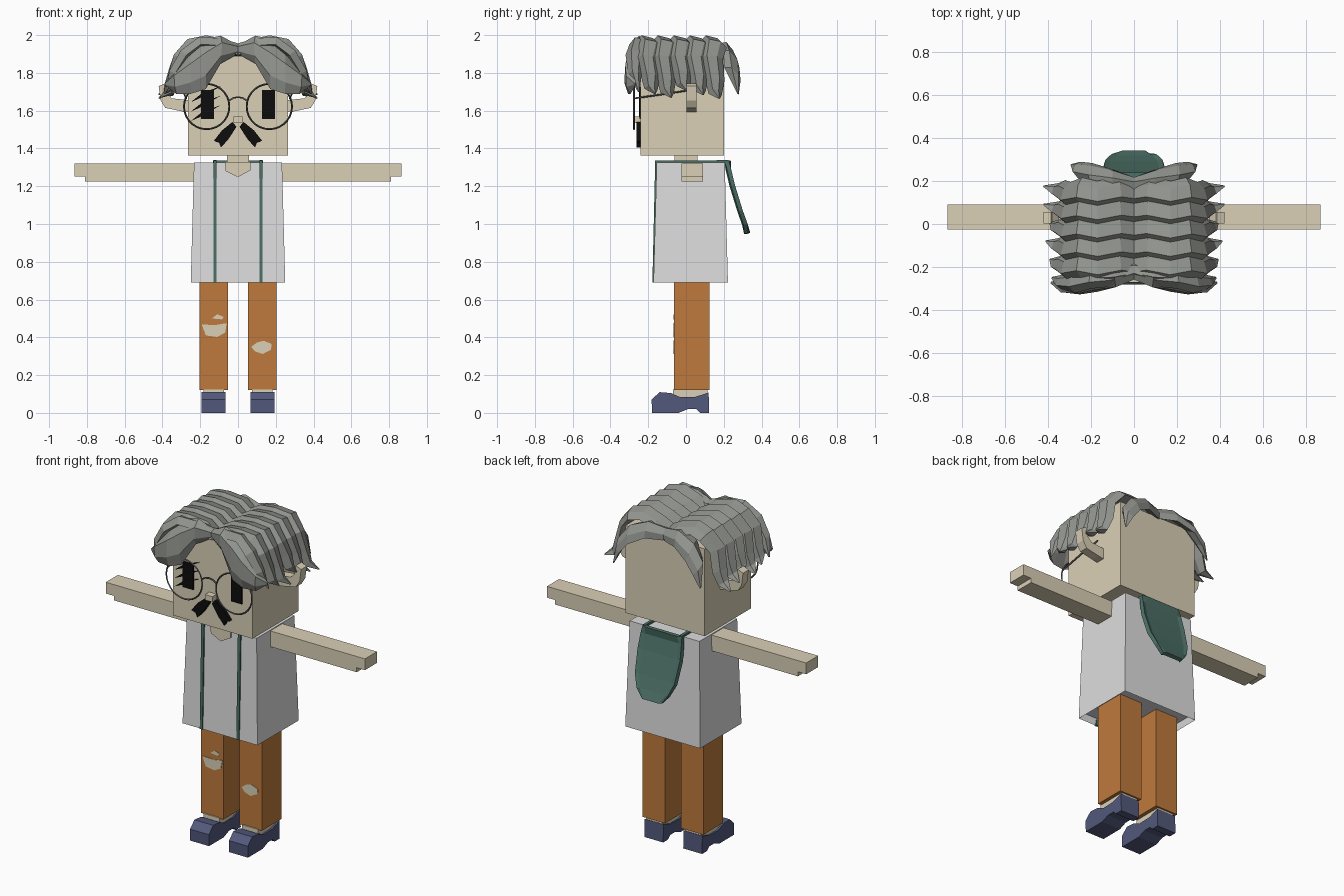
import bpy, bmesh, math
from mathutils import Vector

if "Cube" in bpy.data.objects:
    bpy.data.objects.remove(bpy.data.objects["Cube"])


def material(name, r, g, b):
    m = bpy.data.materials.new(name)
    m.use_nodes = True
    m.diffuse_color = (r, g, b, 1)
    bsdf = m.node_tree.nodes["Principled BSDF"]
    bsdf.inputs["Base Color"].default_value = (r, g, b, 1)
    bsdf.inputs["Roughness"].default_value = 0.8
    return m


SKIN = material("skin", .70, .63, .47)
SHIRT = material("shirt_white", .73, .73, .73)
ORANGE = material("trouser_orange", .52, .195, .045)
NAVY = material("shoe_navy", .085, .1, .2)
GREEN = material("strap_green", .07, .16, .13)
HAIR = material("hair_grey", .29, .30, .275)
BLACK = material("black", .004, .004, .004)
WIRE = material("wire_grey", .09, .09, .085)


def finish(name, bm, mat):
    bmesh.ops.recalc_face_normals(bm, faces=bm.faces[:])
    me = bpy.data.meshes.new(name)
    bm.to_mesh(me)
    bm.free()
    me.materials.append(mat)
    ob = bpy.data.objects.new(name, me)
    bpy.context.collection.objects.link(ob)
    return ob


def prism(name, pts, a, b, mat, axis="y"):
    """Extrude an outline: (x, z) along y, or (y, z) along x."""
    bm = bmesh.new()
    place = (lambda p, d: (p[0], d, p[1])) if axis == "y" else (lambda p, d: (d, p[0], p[1]))
    front = [bm.verts.new(place(p, a)) for p in pts]
    back = [bm.verts.new(place(p, b)) for p in pts]
    bm.faces.new(front)
    bm.faces.new(back[::-1])
    for i in range(len(pts)):
        j = (i + 1) % len(pts)
        bm.faces.new((front[j], front[i], back[i], back[j]))
    return finish(name, bm, mat)


def box(name, x, y, z, mat):
    return prism(name, [(x[0], z[0]), (x[1], z[0]), (x[1], z[1]), (x[0], z[1])], y[0], y[1], mat)


def flip(pts, s):
    return [(s * p[0],) + tuple(p[1:]) for p in pts]


def wire(name, pts, radius, mat):
    cu = bpy.data.curves.new(name, "CURVE")
    cu.dimensions = "3D"
    cu.bevel_depth = radius
    cu.bevel_resolution = 1
    sp = cu.splines.new("POLY")
    sp.points.add(len(pts) - 1)
    for p, co in zip(sp.points, pts):
        p.co = (*co, 1)
    cu.materials.append(mat)
    ob = bpy.data.objects.new(name, cu)
    bpy.context.collection.objects.link(ob)


def lock(name, path, across, thick):
    """Hair lock: a ridged ribbon along (x, y, z, half width) points."""
    bm = bmesh.new()
    across = Vector(across).normalized()
    pts = [Vector(p[:3]) for p in path]
    rings = []
    for i, p in enumerate(pts):
        tangent = pts[min(i + 1, len(pts) - 1)] - pts[max(i - 1, 0)]
        out = tangent.cross(across).normalized()
        if out.dot(p - Vector((0, 0, 1.65))) < 0:
            out = -out
        w = path[i][3]
        t = thick * min(1, w / .04)
        rings.append([bm.verts.new(p + across * a * w + out * o * t) for a, o in
                      ((-1, -.3), (-.4, 1), (.5, .55), (1, -.5), (0, -.8))])
    for r, q in zip(rings, rings[1:]):
        for k in range(5):
            n = (k + 1) % 5
            bm.faces.new((r[k], r[n], q[n], q[k]))
    bm.faces.new(rings[0])
    bm.faces.new(rings[-1])
    return finish(name, bm, HAIR)


# Head and neck
box("head", (-.265, .265), (-.24, .2), (1.363, 1.89), SKIN)
box("neck", (-.057, .057), (-.06, .06), (1.3, 1.37), SKIN)
box("nose", (-.025, .025), (-.28, -.235), (1.535, 1.568), SKIN)

# Shirt: tapered block with a recessed hem
bm = bmesh.new()
bmesh.ops.create_cube(bm, size=1)
for v in bm.verts:
    top = v.co.z > 0
    v.co.x = math.copysign(.233 if top else .25, v.co.x)
    v.co.y = (-.155 if top else -.172) if v.co.y < 0 else (.205 if top else .222)
    v.co.z = 1.325 if top else .69
hem = [f for f in bm.faces if f.calc_center_median().z < .7]
bmesh.ops.inset_region(bm, faces=hem, thickness=.012)
bmesh.ops.translate(bm, verts=hem[0].verts[:], vec=(0, 0, .04))
finish("shirt", bm, SHIRT)
prism("neckline", [(-.068, 1.327), (.066, 1.327), (.066, 1.285), (0, 1.248), (-.066, 1.28)],
      -.165, -.152, SKIN)

# Hood hanging at the back: dished panel with a raised rim
bm = bmesh.new()
rows = [(.13, .215, 1.335, 0), (.138, .228, 1.29, .02), (.145, .25, 1.2, .02), (.135, .29, 1.07, .02),
        (.105, .315, 1.0, .02), (.065, .318, .95, 0)]
grid = []
for w, y, z, dip in rows:
    grid.append([bm.verts.new(c) for c in ((-w, y, z), (-w * .82, y + .012 - dip, z),
                                           (w * .82, y + .012 - dip, z), (w, y, z))])
for r, q in zip(grid, grid[1:]):
    for k in range(3):
        bm.faces.new((r[k], q[k], q[k + 1], r[k + 1]))
hood = finish("hood", bm, GREEN)
mod = hood.modifiers.new("thickness", "SOLIDIFY")
mod.thickness = .022
mod.offset = 0

arm = [(.2, 1.225), (.81, 1.225), (.81, 1.252), (.865, 1.252), (.865, 1.32), (.2, 1.32)]
shoe = [(-.18, 0), (-.182, .07), (-.14, .11), (-.08, .105), (-.03, .083), (.05, .085), (.12, .108),
        (.122, 0), (.075, 0), (.055, .02), (.01, .02), (-.04, 0)]
ear = [(.25, 1.59), (.3, 1.597), (.385, 1.615), (.41, 1.655), (.42, 1.73), (.385, 1.745),
       (.375, 1.69), (.35, 1.665), (.25, 1.655)]
strap = [(-.178, .69), (-.163, 1.335), (.225, 1.338), (.225, 1.322), (-.15, 1.322), (-.165, .69)]
moustache = [(.03, 1.54), (.008, 1.515), (.05, 1.45), (.09, 1.405), (.1, 1.43), (.128, 1.44), (.085, 1.495)]

for s, side in ((-1, "right"), (1, "left")):
    # Limbs and clothes
    prism(side + "_arm", flip(arm, s), -.025, .09, SKIN)
    box(side + "_leg", (s * .053, s * .203), (-.063, .125), (.12, .74), ORANGE)
    box(side + "_ankle", (s * .075, s * .182), (-.07, .115), (.05, .125), SKIN)
    prism(side + "_shoe", shoe, s * .067, s * .193, NAVY, "x")
    prism(side + "_strap", strap, s * .122 - .009, s * .122 + .009, GREEN, "x")
    # Face
    prism(side + "_ear", flip(ear, s), .002, .056, SKIN)
    box(side + "_eye", (s * .127, s * .197), (-.247, -.238), (1.555, 1.71), BLACK)
    prism(side + "_moustache", flip(moustache, s), -.262, -.238, BLACK)
    # Glasses
    bpy.ops.mesh.primitive_torus_add(major_segments=28, minor_segments=4, major_radius=.12,
                                     minor_radius=.005, location=(s * .166, -.275, 1.622),
                                     rotation=(math.pi / 2, 0, 0))
    bpy.context.object.name = side + "_lens_rim"
    bpy.context.object.data.materials.append(WIRE)
    wire(side + "_temple", flip([(.275, -.275, 1.665), (.285, -.1, 1.69), (.285, .03, 1.71)], s), .005, WIRE)

    # Hair: side locks from front to back
    for i, y in enumerate((-.2, -.115, -.03, .055, .14)):
        low = (.0, -.02, .015, -.005, -.025)[i]
        tip = (.39, .41, .39, .42, .42)[i]
        path = [(0, y, 1.905, .06), (.07, y + .012, 1.945, .065), (.17, y - .008, 1.965, .068),
                (.25, y + .01, 1.95, .066), (.31, y - .005, 1.88, .06),
                (.335, y + .012, 1.79 + low, .052), (.36, y + .015, 1.72 + low, .035),
                (tip, y + .035, 1.69 + low, .004)]
        lock(f"{side}_hair_lock_{i}", flip(path, s), (0, 1, 0), .034)
    # Fringe and nape locks
    fringe = [(0, -.24, 1.925, .025), (.09, -.27, 1.925, .075), (.17, -.285, 1.85, .135),
              (.25, -.3, 1.80, .11), (.33, -.295, 1.755, .065), (.385, -.27, 1.74, .008)]
    lock(side + "_fringe", flip(fringe, s), (0, -.2, -1), .03)
    crown = [(0, -.21, 1.925, .04), (.1, -.24, 1.955, .05), (.2, -.25, 1.96, .05),
             (.28, -.27, 1.9, .05), (.34, -.27, 1.8, .035), (.38, -.25, 1.7, .005)]
    lock(side + "_crown", flip(crown, s), (0, 1, 0), .03)
    nape = [(0, .19, 1.91, .04), (.1, .215, 1.925, .06), (.2, .235, 1.88, .07),
            (.26, .25, 1.8, .055), (.29, .275, 1.69, .006)]
    lock(side + "_nape", flip(nape, s), (0, .8, -.6), .03)

# Glasses bridge
wire("bridge", [(x, -.275, 1.672 - 8 * x * x) for x in (-.05, -.025, 0, .025, .05)], .005, WIRE)

# Slashes across the right eye
for i in range(3):
    z = 1.545 + i * .05
    prism(f"eye_slash_{i}", [(-.25, z), (-.2, z + .022), (-.09, z + .085), (-.19, z + .048)],
          -.248, -.238, BLACK)

# Torn knees
rips = {
    "right_knee_rip": [(-.192, .468), (-.12, .465), (-.06, .475), (-.068, .425), (-.11, .402), (-.17, .41)],
    "right_small_rip": [(-.138, .5), (-.11, .522), (-.075, .508), (-.085, .495)],
    "left_knee_rip": [(.07, .35), (.1, .372), (.135, .382), (.178, .365), (.175, .335), (.13, .312), (.09, .325)],
}
for name, pts in rips.items():
    prism(name, pts, -.066, -.06, SKIN)
